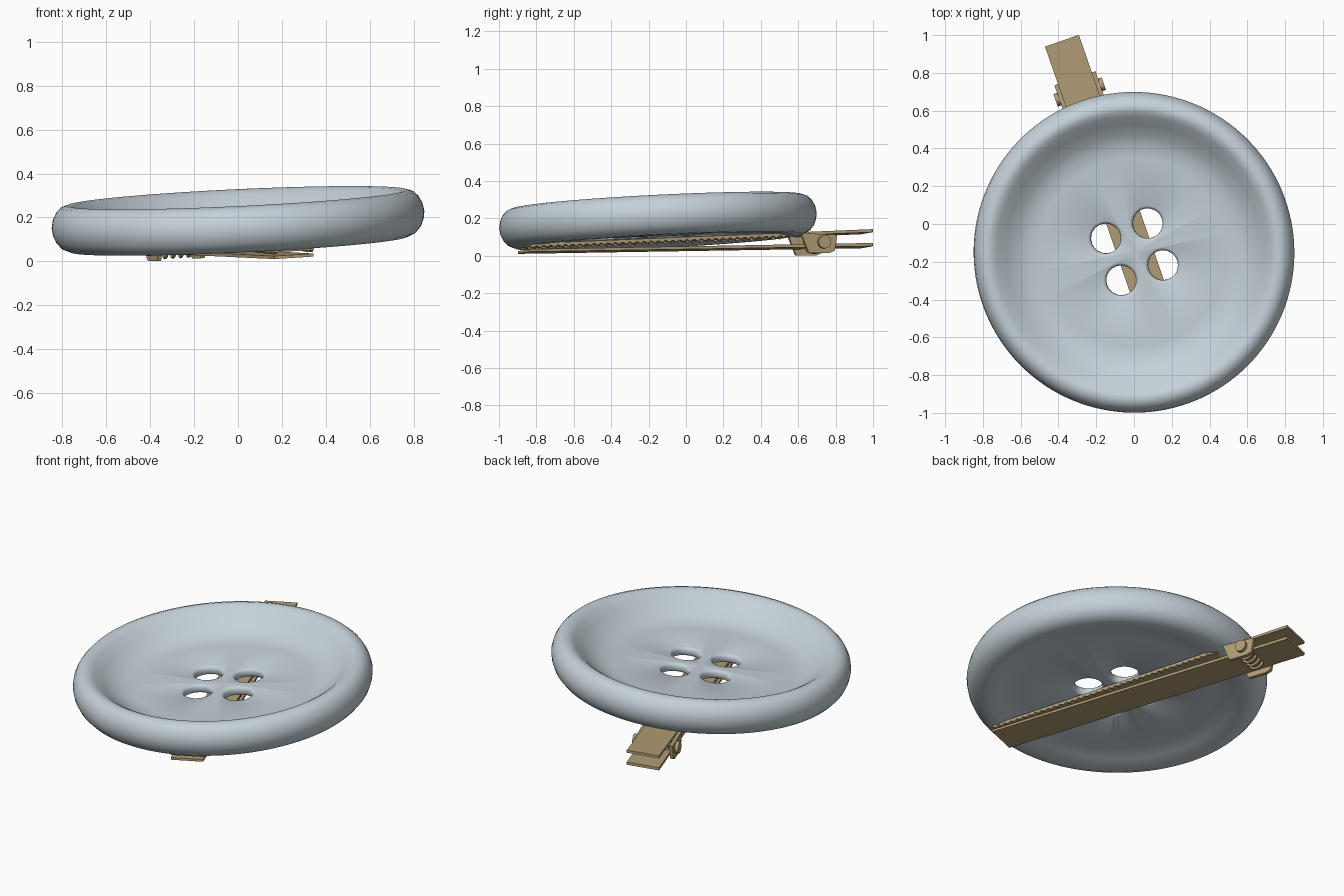
import bpy, bmesh, math
from mathutils import Vector, Matrix

if "Cube" in bpy.data.objects:
    bpy.data.objects.remove(bpy.data.objects["Cube"])


def material(name, rgb):
    m = bpy.data.materials.new(name)
    m.diffuse_color = (*rgb, 1)
    m.use_nodes = True
    m.node_tree.nodes["Principled BSDF"].inputs["Base Color"].default_value = m.diffuse_color
    return m


BLUE = material("pale blue grey", (0.56, 0.64, 0.69))
BRASS = material("antique brass", (0.45, 0.345, 0.18))


def finish(name, bm, mat, angle=35):
    bmesh.ops.recalc_face_normals(bm, faces=bm.faces)
    me = bpy.data.meshes.new(name)
    bm.to_mesh(me)
    bm.free()
    ob = bpy.data.objects.new(name, me)
    bpy.context.collection.objects.link(ob)
    me.materials.append(mat)
    bpy.ops.object.select_all(action='DESELECT')
    ob.select_set(True)
    bpy.context.view_layer.objects.active = ob
    bpy.ops.object.shade_smooth_by_angle(angle=math.radians(angle))
    return ob


def lathe(bm, profile, steps, centre=(0, 0)):
    """Revolve (r, z) points round z; the first and last lie on the axis."""
    cx, cy = centre
    rings = []
    for r, z in profile:
        if r == 0:
            rings.append([bm.verts.new((cx, cy, z))] * steps)
        else:
            rings.append([bm.verts.new((cx + r * math.cos(2 * math.pi * i / steps),
                                        cy + r * math.sin(2 * math.pi * i / steps), z))
                          for i in range(steps)])
    for a, b in zip(rings, rings[1:]):
        for i in range(steps):
            j = (i + 1) % steps
            bm.faces.new(list(dict.fromkeys((a[i], a[j], b[j], b[i]))))


# Button: dished disc with a fat rounded rim, tilted on the clip
tilt = Vector((0, 0, 1)).rotation_difference(Vector((-0.047, -0.05, 1)).normalized())
place = Matrix.Translation((0, -0.15, 0.19)) @ tilt.to_matrix().to_4x4()
bm = bmesh.new()
lathe(bm, [(0, -.032), (.5, -.032), (.56, -.026), (.62, -.003), (.68, .043), (.725, .08),
           (.75, .095), (.775, .1), (.805, .09), (.827, .068), (.843, .037), (.85, 0),
           (.845, -.035), (.832, -.067), (.808, -.095), (.77, -.112), (.72, -.114),
           (.66, -.1), (.6, -.088), (.54, -.085), (0, -.085)], 128)
button = finish("button", bm, BLUE)
button.matrix_world = place

# Four thread holes with flared lips
bm = bmesh.new()
for k in range(4):
    a = math.radians(65 + 90 * k)
    lathe(bm, [(0, 0), (.096, 0), (.096, -.031), (.086, -.036), (.079, -.046), (.079, -.071),
               (.086, -.081), (.096, -.086), (.096, -.12), (0, -.12)], 32,
          (.167 * math.cos(a), .167 * math.sin(a)))
cutter = finish("hole_cutter", bm, BLUE)
cutter.matrix_world = place
cutter.hide_render = True
mod = button.modifiers.new("holes", 'BOOLEAN')
mod.operation = 'DIFFERENCE'
mod.solver = 'EXACT'
mod.object = cutter
bpy.context.view_layer.update()
bpy.context.view_layer.objects.active = button
bpy.ops.object.modifier_apply(modifier="holes")
bpy.data.objects.remove(cutter)

# Clip frame: s along the clip from its front tip, v across it, z height
ANG = math.radians(19.1)


def clip_point(s, v, z):
    c, n = math.cos(ANG), math.sin(ANG)
    return Vector((0.255 - n * s + c * v, -0.868 + c * s + n * v, z + 0.06 * v))


def slab(name, outline, v0, v1, angle=35):
    """Side outline in (s, z), extruded across the clip."""
    bm = bmesh.new()
    a = [bm.verts.new(clip_point(s, v0, z)) for s, z in outline]
    b = [bm.verts.new(clip_point(s, v1, z)) for s, z in outline]
    bm.faces.new(a)
    bm.faces.new(b)
    for i in range(len(a)):
        j = (i + 1) % len(a)
        bm.faces.new((a[i], a[j], b[j], b[i]))
    return finish(name, bm, BRASS, angle)


L = 1.945
slab("lower_jaw", [(0, .016), (L, .046), (L, .063), (0, .03)], -.095, .095)
slab("upper_jaw", [(0, .046), (L, .121), (L, .137), (0, .06)], -.095, .095)

# Wavy gripping teeth along both edges of the upper jaw
N = 148
wave = []
for i in range(N + 1):
    s = 1.5 * i / N
    wave.append((s, .042 + .0385 * s + .006 * math.cos(2 * math.pi * i / 4)))
for side, label in ((-1, "left"), (1, "right")):
    slab("teeth_" + label, wave + [(1.5, .112), (0, .054)], side * .08, side * .0955, 60)

    # Hinge cheek and rivet head
    slab("hinge_cheek_" + label, [(1.53, .115), (1.735, .105), (1.72, .02),
                                  (1.69, .008), (1.575, .008)], side * .095, side * .115)
    slab("rivet_" + label, [(1.658 + .035 * math.cos(math.pi * i / 12),
                             .067 + .035 * math.sin(math.pi * i / 12)) for i in range(24)],
         side * .11, side * .135)

# Hinge pin
slab("hinge_pin", [(1.658 + .018 * math.cos(math.pi * i / 6),
                    .08 + .018 * math.sin(math.pi * i / 6)) for i in range(12)], -.11, .11)

# Coil spring round the pin
cu = bpy.data.curves.new("coil_spring", 'CURVE')
cu.dimensions = '3D'
cu.bevel_depth = .008
cu.bevel_resolution = 2
cu.use_fill_caps = True
sp = cu.splines.new('POLY')
TURNS, SEG = 4, 20
sp.points.add(TURNS * SEG)
for i, p in enumerate(sp.points):
    a = 2 * math.pi * i / SEG
    p.co = (*clip_point(1.658 + .05 * math.cos(a), -.075 + .15 * i / (TURNS * SEG),
                        .066 + .046 * math.sin(a)), 1)
cu.materials.append(BRASS)
bpy.context.collection.objects.link(bpy.data.objects.new("coil_spring", cu))
